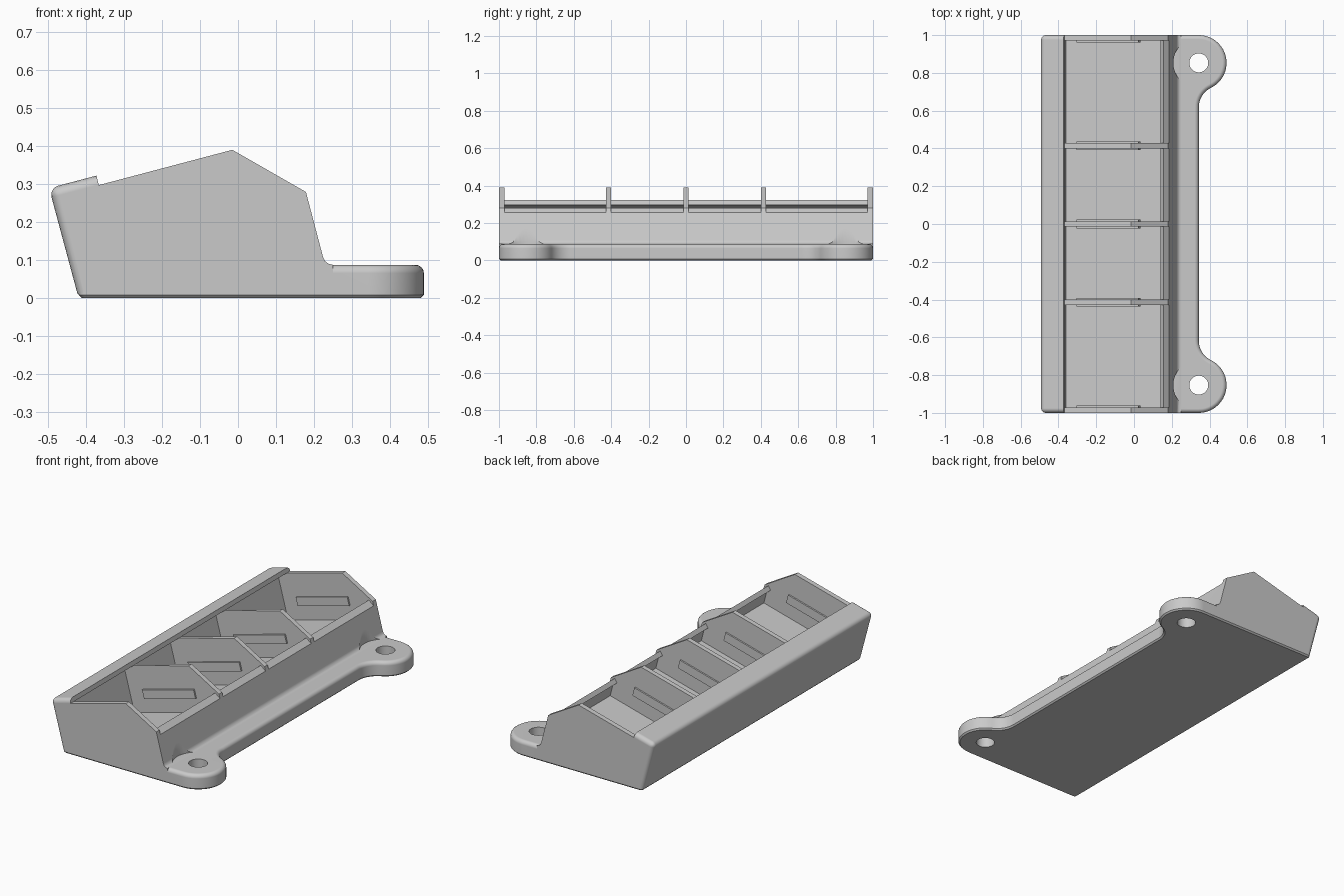
import bpy, bmesh
from math import radians, cos, sin, pi, atan2
from mathutils import Matrix

if "Cube" in bpy.data.objects:
    bpy.data.objects.remove(bpy.data.objects["Cube"], do_unlink=True)

GREY = (0.59, 0.59, 0.59, 1)
grey = bpy.data.materials.new("plain_grey")
grey.use_nodes = True
grey.diffuse_color = GREY
grey.node_tree.nodes["Principled BSDF"].inputs["Base Color"].default_value = GREY


def finish(bm, name):
    bmesh.ops.recalc_face_normals(bm, faces=bm.faces)
    mesh = bpy.data.meshes.new(name)
    bm.to_mesh(mesh)
    bm.free()
    mesh.materials.append(grey)
    ob = bpy.data.objects.new(name, mesh)
    bpy.context.collection.objects.link(ob)
    return ob


def prism(points, offset):
    """Extrude a closed outline of 3D points along offset."""
    bm = bmesh.new()
    face = bm.faces.new([bm.verts.new(p) for p in points])
    out = bmesh.ops.extrude_face_region(bm, geom=[face])["geom"]
    moved = [v for v in out if isinstance(v, bmesh.types.BMVert)]
    bmesh.ops.translate(bm, verts=moved, vec=offset)
    bmesh.ops.recalc_face_normals(bm, faces=bm.faces)
    return bm


def side_prism(profile, y0, y1):
    return prism([(x, y0, z) for x, z in profile], (0, y1 - y0, 0))


def bevel(bm, rule, size, segments):
    edges = [e for e in bm.edges if rule(*[v.co for v in e.verts])]
    bmesh.ops.bevel(bm, geom=edges, offset=size, segments=segments,
                    profile=0.5, affect='EDGES')


def cylinder(name, x, y, z0, z1, r):
    bm = bmesh.new()
    bmesh.ops.create_cone(bm, cap_ends=True, segments=48, radius1=r, radius2=r,
                          depth=z1 - z0, matrix=Matrix.Translation((x, y, (z0 + z1) / 2)))
    return finish(bm, name)


def combine(target, other, operation):
    mod = target.modifiers.new("combine", 'BOOLEAN')
    mod.operation, mod.solver, mod.object = operation, 'EXACT', other
    bpy.context.view_layer.objects.active = target
    bpy.ops.object.modifier_apply(modifier=mod.name)
    bpy.data.objects.remove(other, do_unlink=True)


def arc(cx, cy, r, a0, a1, n):
    return [(cx + r * cos(a0 + (a1 - a0) * i / n), cy + r * sin(a0 + (a1 - a0) * i / n))
            for i in range(n + 1)]


# Leaning body with the stepped rear rim and peaked ends
body_profile = [(-0.423, 0.01), (-0.498, 0.289), (-0.373, 0.322), (-0.367, 0.297),
                (-0.015, 0.39), (0.179, 0.279), (0.224, 0.108), (0.229, 0.097),
                (0.238, 0.09), (0.25, 0.087), (0.25, 0.01)]
bm = side_prism(body_profile, -1, 1)


def rim_edge(a, b):
    at_end = abs(a.y - b.y) < 0.01 and max(a.x, b.x) < -0.37 and min(a.x, b.x) < -0.42
    corner = max(a.x, b.x) < -0.49
    return at_end or corner


bevel(bm, rim_edge, 0.025, 4)
tray = finish(bm, "divided_tray")

# Base plate with two screw ears
EAR_X, EAR_Y, EAR_R, FILLET = 0.343, 0.853, 0.147, 0.114
drop = ((FILLET + EAR_R) ** 2 - FILLET ** 2) ** 0.5
lean = atan2(-drop, FILLET)
half = arc(EAR_X + FILLET, EAR_Y - drop, FILLET, pi, lean + pi, 10)
half += arc(EAR_X, EAR_Y, EAR_R, lean, pi / 2, 20)[1:]
half += arc(-0.4, 0.98, 0.02, pi / 2, pi, 4)
outline = half + [(x, -y) for x, y in reversed(half)]
bm = prism([(x, y, 0) for x, y in outline], (0, 0, 0.087))
bevel(bm, lambda a, b: min(a.z, b.z) > 0.08, 0.022, 4)
bevel(bm, lambda a, b: max(a.z, b.z) < 0.001, 0.008, 1)
combine(tray, finish(bm, "base_plate"), 'UNION')

# Four deep tilted compartments, undercut below the rear rim and the front ridge
pocket = [(-0.36, 0.028), (0.183, 0.173), (0.163, 0.25), (0.14, 0.257), (0.155, 0.28),
          (0.215, 0.23), (0.215, 0.5), (-0.367, 0.5), (-0.367, 0.297), (-0.428, 0.281)]
dividers = [-0.985, -0.415, 0, 0.415, 0.985]
for a, b in zip(dividers, dividers[1:]):
    combine(tray, finish(side_prism(pocket, a + 0.014, b - 0.014), "pocket_cutter"), 'DIFFERENCE')

# Screw holes and head clearance
for y in (-EAR_Y, EAR_Y):
    combine(tray, cylinder("clearance_cutter", EAR_X, y, 0.088, 0.3, 0.135), 'DIFFERENCE')
    combine(tray, cylinder("hole_cutter", EAR_X, y, -0.1, 0.2, 0.05), 'DIFFERENCE')

# Raised grip bars on the divider faces, kept inside the outer end faces
for y in dividers:
    bm = bmesh.new()
    bmesh.ops.create_cube(bm, size=1, matrix=Matrix.Translation((-0.135, y, 0.197))
                          @ Matrix.Rotation(radians(-15), 4, 'Y')
                          @ Matrix.Diagonal((0.34, 0.046, 0.05, 1)))
    for v in bm.verts:
        v.co.y = max(-0.99, min(0.99, v.co.y))
    combine(tray, finish(bm, "grip_bar"), 'UNION')

# Smooth the rounded edges, keep the creases and the flat faces flat
bpy.ops.object.select_all(action='DESELECT')
tray.select_set(True)
bpy.context.view_layer.objects.active = tray
bpy.ops.object.shade_smooth_by_angle(angle=radians(30))
weighted = tray.modifiers.new("flat_faces", 'WEIGHTED_NORMAL')
weighted.keep_sharp = True
